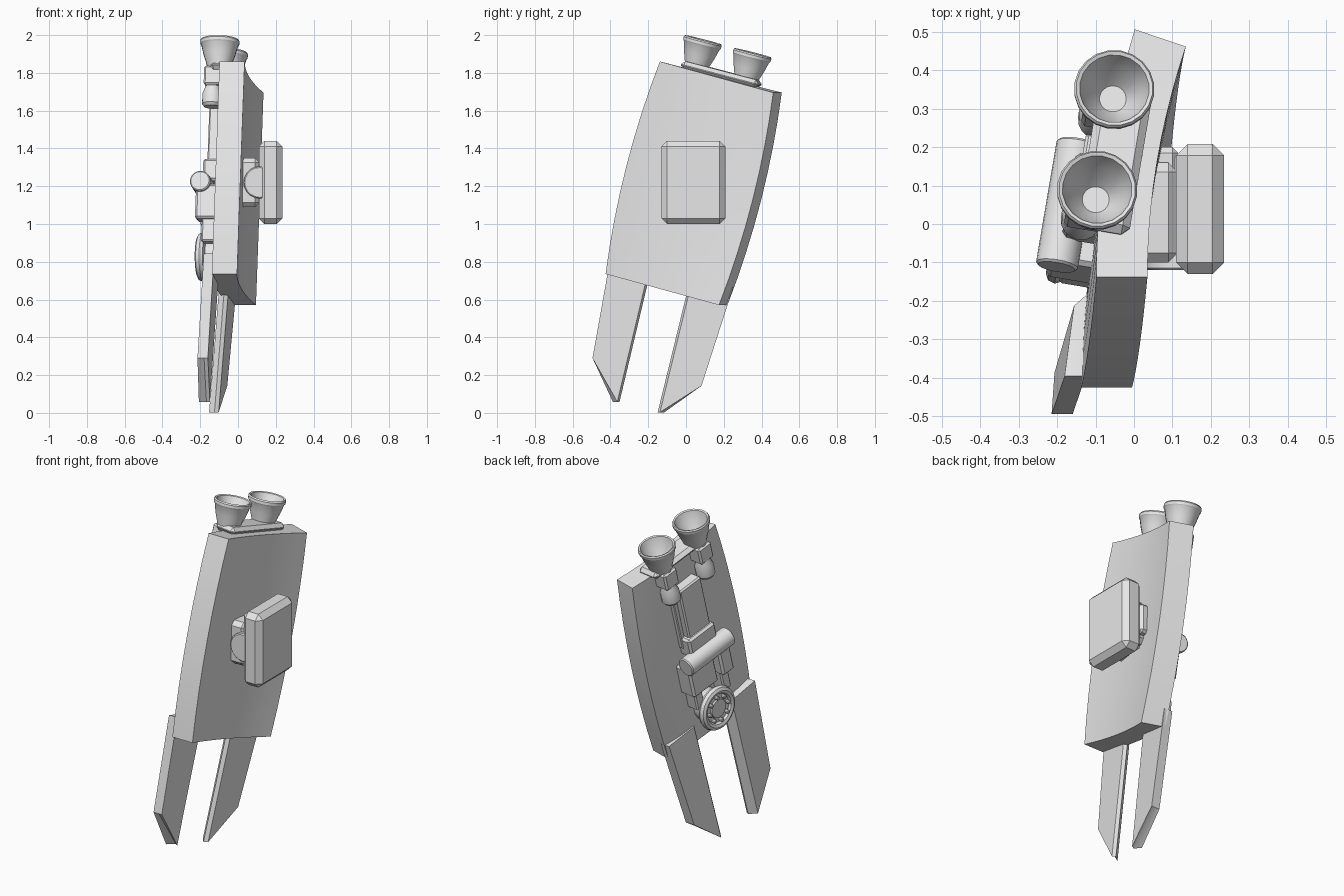
import bpy, bmesh
from math import radians, pi
from mathutils import Matrix, Vector

cube = bpy.data.objects.get("Cube")
if cube:
    bpy.data.objects.remove(cube, do_unlink=True)

GREY = (0.8, 0.8, 0.8, 1)
mat = bpy.data.materials.new("plain grey")
mat.use_nodes = True
mat.diffuse_color = GREY
mat.node_tree.nodes["Principled BSDF"].inputs["Base Color"].default_value = GREY

# Leaning frame of the body: local x = thickness, y = width, z = length
up = Vector((0.036, 0.247, 0.968)).normalized()
wide = up.cross(Vector((1, -0.17, 0))).normalized()
thick = wide.cross(up)
BODY = Matrix((thick, wide, up)).transposed().to_4x4()
BODY.translation = (-0.11, -0.1, 0.655)
FACE_OUT = Matrix.Rotation(radians(-90), 4, 'Y')
ALONG_WIDTH = Matrix.Rotation(radians(-90), 4, 'X')


def at(*p):
    return Matrix.Translation(p)


def finish(name, bm, matrix=Matrix()):
    bmesh.ops.recalc_face_normals(bm, faces=bm.faces)
    bm.transform(matrix)
    mesh = bpy.data.meshes.new(name)
    bm.to_mesh(mesh)
    bm.free()
    mesh.materials.append(mat)
    ob = bpy.data.objects.new(name, mesh)
    bpy.context.collection.objects.link(ob)
    bpy.ops.object.select_all(action='DESELECT')
    ob.select_set(True)
    bpy.context.view_layer.objects.active = ob
    bpy.ops.object.shade_smooth_by_angle(angle=radians(32))
    return ob


def box(name, lo, hi, bevel=0.008, matrix=BODY, segments=1):
    bm = bmesh.new()
    bmesh.ops.create_cube(bm, size=1)
    lo, hi = Vector(lo), Vector(hi)
    for v in bm.verts:
        v.co = (lo + hi) / 2 + v.co * (hi - lo)
    bmesh.ops.bevel(bm, geom=bm.edges[:], offset=bevel, segments=segments,
                    affect='EDGES', profile=0.5)
    return finish(name, bm, matrix)


def lathe(name, profile, matrix, sides=20):
    """Spin (radius, height) points around local z."""
    bm = bmesh.new()
    vs = [bm.verts.new((r, 0, h)) for r, h in profile]
    edges = [bm.edges.new(pair) for pair in zip(vs, vs[1:])]
    bmesh.ops.spin(bm, geom=vs + edges, cent=(0, 0, 0), axis=(0, 0, 1),
                   angle=2 * pi, steps=sides)
    bmesh.ops.remove_doubles(bm, verts=bm.verts, dist=0.0004)
    return finish(name, bm, matrix)


def rod(name, radius, length, matrix, chamfer=0.006, sides=20):
    h = length / 2
    return lathe(name, [(0, -h), (radius - chamfer, -h), (radius, chamfer - h),
                        (radius, h - chamfer), (radius - chamfer, h), (0, h)], matrix, sides)


# Curved main shell: barrel outline, bowed across its width
bm = bmesh.new()
bmesh.ops.create_grid(bm, x_segments=10, y_segments=8, size=0.5)
ext = bmesh.ops.extrude_face_region(bm, geom=bm.faces[:], use_keep_orig=True)
for v in ext["geom"]:
    if isinstance(v, bmesh.types.BMVert):
        v.co.z = 1
for v in bm.verts:
    u, t, outer = v.co.x + 0.5, v.co.y + 0.5, v.co.z
    s = (2 * u - 1) * (0.333 + 0.14 * t * (1 - t))
    length = 1.161 * t
    v.co = (-0.005 + 0.04 * t + 0.1 * u * u - 0.133 * outer,
            -0.103 + 0.2475 * length + 0.969 * s - 0.045 * u * (1 - outer),
            0.653 + 0.969 * length - 0.2475 * s)
finish("main_shell", bm)


# Lower fins, with a chamfer along the inner edge
def fin(name, outline, x0, slope):
    bm = bmesh.new()
    rings = []
    for offset, shift in ((0, 0.012), (-0.02, 0), (-0.055, 0.035)):
        ring = []
        for y, z, inner in outline:
            yy = y + inner * shift
            ring.append(bm.verts.new((x0 + offset + slope * yy + 0.035 * z, yy, z)))
        rings.append(ring)
    n = len(outline)
    bm.faces.new(rings[0])
    bm.faces.new(rings[-1])
    for a, b in zip(rings, rings[1:]):
        for i in range(n):
            j = (i + 1) % n
            bm.faces.new((a[i], a[j], b[j], b[i]))
    finish(name, bm)


fin("front_fin", [(-0.495, 0.29, 0), (-0.352, 0.058, -1),
                  (-0.178, 0.79, -1), (-0.396, 0.845, 0)], -0.098, 0.145)
fin("rear_fin", [(0.082, 0.143, 0), (-0.15, 0.003, 1),
                 (0.025, 0.72, 1), (0.25, 0.665, 0)], -0.077, 0.185)

# Side pad with its hinge mount
box("side_pad", (0.11, -0.13, 1.0), (0.235, 0.208, 1.44), 0.03, Matrix())
box("pad_mount", (0.0, -0.1, 1.09), (0.115, 0.16, 1.35), 0.025, Matrix())
box("pad_mount_rear", (0.04, 0.1, 1.13), (0.115, 0.2, 1.31), 0.015, Matrix())
rod("pad_hinge", 0.085, 0.3, at(0.115, 0.03, 1.22) @ ALONG_WIDTH)

# Exhaust nozzles, their pipes and base plate
box("nozzle_base", (-0.05, -0.215, 1.15), (0.09, 0.215, 1.195), 0.02)
BELL = [(0, 1.16), (0.06, 1.16), (0.066, 1.19), (0.085, 1.245), (0.098, 1.295),
        (0.104, 1.303), (0.105, 1.318), (0.1, 1.326), (0.091, 1.322),
        (0.075, 1.27), (0.035, 1.215), (0, 1.215)]
for label, w in (("front", -0.145), ("rear", 0.13)):
    lathe(label + "_nozzle", BELL, BODY @ at(-0.01, w, 0))
    lathe(label + "_nozzle_pipe",
          [(0, 0.96), (0.042, 0.96), (0.053, 0.975), (0.053, 1.03), (0.042, 1.06),
           (0.036, 1.09), (0.036, 1.18), (0, 1.18)], BODY @ at(-0.04, w, 0), 16)
    box(label + "_pipe_clamp", (-0.082, w - 0.05, 1.07), (0.02, w + 0.05, 1.175), 0.01)

# Machinery on the outer face
box("long_panel", (-0.065, -0.085, 0.66), (0.03, 0.085, 1.0))
box("panel_rail", (-0.03, 0.085, 0.62), (0.03, 0.115, 0.94), 0.005)
box("cylinder_bracket", (-0.085, -0.1, 0.57), (0.03, 0.11, 0.69), 0.012)
rod("cross_cylinder", 0.055, 0.34, BODY @ at(-0.085, 0, 0.55) @ ALONG_WIDTH)
box("large_block", (-0.1, -0.03, 0.34), (0.03, 0.165, 0.53), 0.012)
box("small_block", (-0.11, -0.15, 0.35), (0.03, -0.06, 0.54), 0.012)
for label, w in (("front", -0.1), ("rear", 0.11)):
    box(label + "_foot_block", (-0.075, w - 0.03, 0.23), (0.03, w + 0.03, 0.36))

# Round valve wheel with bolts
WHEEL = BODY @ at(0, 0.015, 0.18) @ FACE_OUT
lathe("wheel", [(0, -0.03), (0.09, -0.03), (0.095, 0.06), (0.122, 0.068), (0.13, 0.085),
                (0.124, 0.104), (0.108, 0.112), (0.092, 0.106), (0.084, 0.094),
                (0.058, 0.094), (0.054, 0.102), (0, 0.102)], WHEEL, 28)
for i in range(8):
    turn = Matrix.Rotation(i * pi / 4, 4, 'Z')
    rod(f"wheel_bolt_{i + 1}", 0.011, 0.04, WHEEL @ turn @ at(0.073, 0, 0.097), 0.003, 8)
